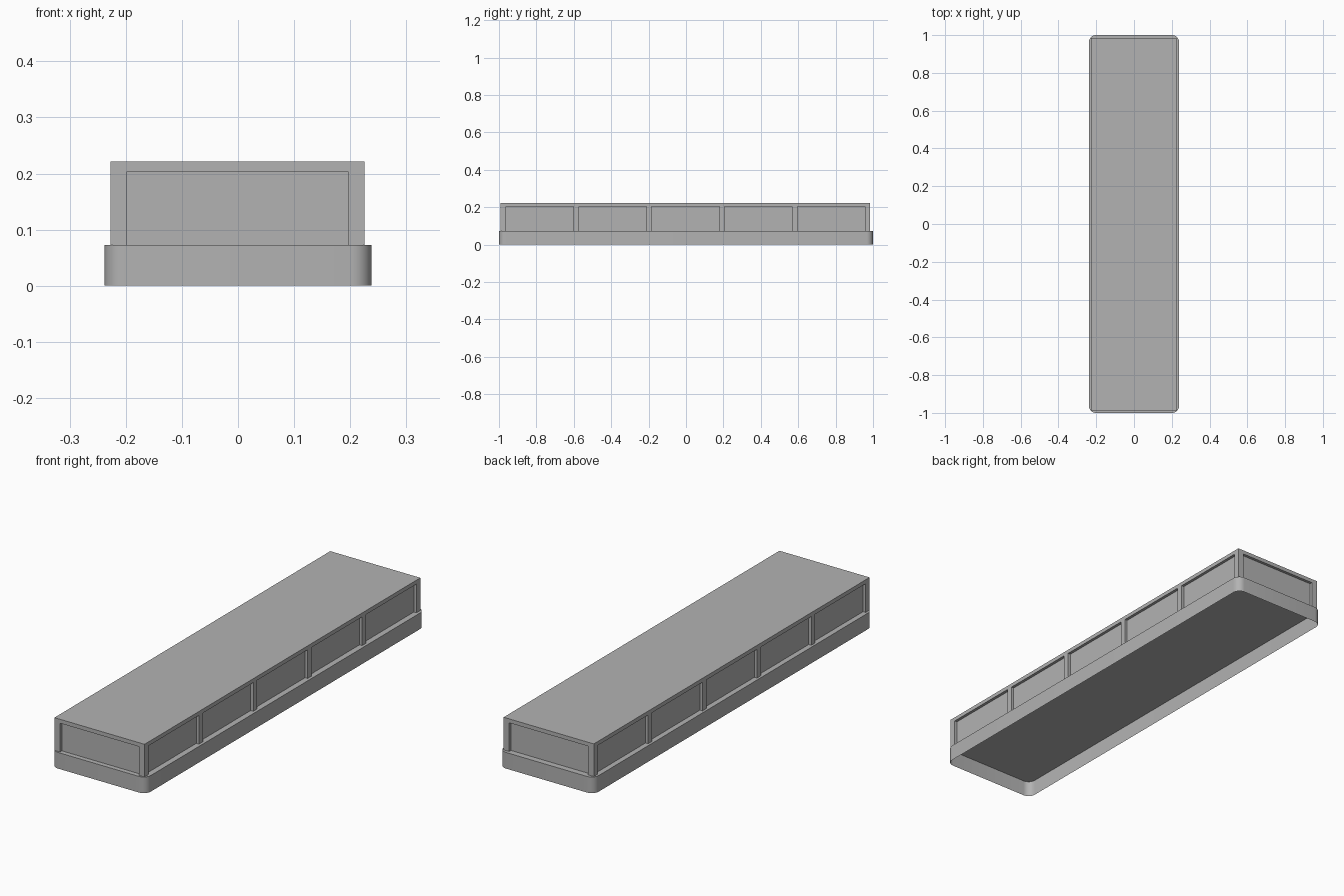
import bpy
import bmesh
from math import pi, cos, sin

cube = bpy.data.objects.get("Cube")
if cube:
    bpy.data.objects.remove(cube, do_unlink=True)

# Single plain grey
grey = bpy.data.materials.new("plain_grey")
grey.use_nodes = True
colour = (0.45, 0.45, 0.45, 1)
grey.diffuse_color = colour
grey.node_tree.nodes["Principled BSDF"].inputs["Base Color"].default_value = colour

BASE_X, BASE_Y, BASE_TOP, CORNER = 0.238, 1.0, 0.073, 0.035
BODY_X, BODY_Y, TOP = 0.226, 0.988, 0.221
CX, CY = -0.001, -0.003
HEADER, POST, RECESS, BAYS = 0.203, 0.028, 0.013, 5


def finish(name, bm):
    mesh = bpy.data.meshes.new(name)
    bm.to_mesh(mesh)
    bm.free()
    mesh.materials.append(grey)
    obj = bpy.data.objects.new(name, mesh)
    bpy.context.collection.objects.link(obj)
    return obj


def box(name, x0, x1, y0, y1, z0, z1):
    bm = bmesh.new()
    bmesh.ops.create_cube(bm, size=1)
    for v in bm.verts:
        v.co.x = CX + (x1 if v.co.x > 0 else x0)
        v.co.y = CY + (y1 if v.co.y > 0 else y0)
        v.co.z = z1 if v.co.z > 0 else z0
    return finish(name, bm)


# Rounded plinth: a thin skirt with a closed top and an open underside
bm = bmesh.new()
STEPS = 8
outline = []
for quarter, (sx, sy) in enumerate([(1, 1), (-1, 1), (-1, -1), (1, -1)]):
    for i in range(STEPS + 1):
        a = (quarter + i / STEPS) * pi / 2
        outline.append((sx * (BASE_X - CORNER) + CORNER * cos(a),
                        sy * (BASE_Y - CORNER) + CORNER * sin(a)))
low = [bm.verts.new((x, y, 0)) for x, y in outline]
high = [bm.verts.new((x, y, BASE_TOP)) for x, y in outline]
bm.faces.new(high)
for i in range(len(low)):
    j = (i + 1) % len(low)
    bm.faces.new((low[i], low[j], high[j], high[i]))
plinth = finish("plinth", bm)
bpy.ops.object.select_all(action="DESELECT")
plinth.select_set(True)
bpy.context.view_layer.objects.active = plinth
bpy.ops.object.shade_smooth_by_angle()

# Recessed panel walls and the flat roof that caps them
inner_x, inner_y = BODY_X - RECESS, BODY_Y - RECESS
box("panel_walls", -inner_x, inner_x, -inner_y, inner_y, BASE_TOP, HEADER)
box("roof_slab", -BODY_X, BODY_X, -BODY_Y, BODY_Y, HEADER, TOP)

# Corner posts
for sx in (-1, 1):
    for sy in (-1, 1):
        xs = sorted((sx * BODY_X, sx * (BODY_X - POST)))
        ys = sorted((sy * BODY_Y, sy * (BODY_Y - POST)))
        box("corner_post", *xs, *ys, BASE_TOP, HEADER)

# Mullions dividing each long side into equal bays
pitch = (2 * BODY_Y - POST) / BAYS
for sx in (-1, 1):
    for i in range(1, BAYS):
        y = -BODY_Y + POST / 2 + i * pitch
        xs = sorted((sx * BODY_X, sx * (inner_x - 0.01)))
        box("mullion", *xs, y - POST / 2, y + POST / 2, BASE_TOP, HEADER)
